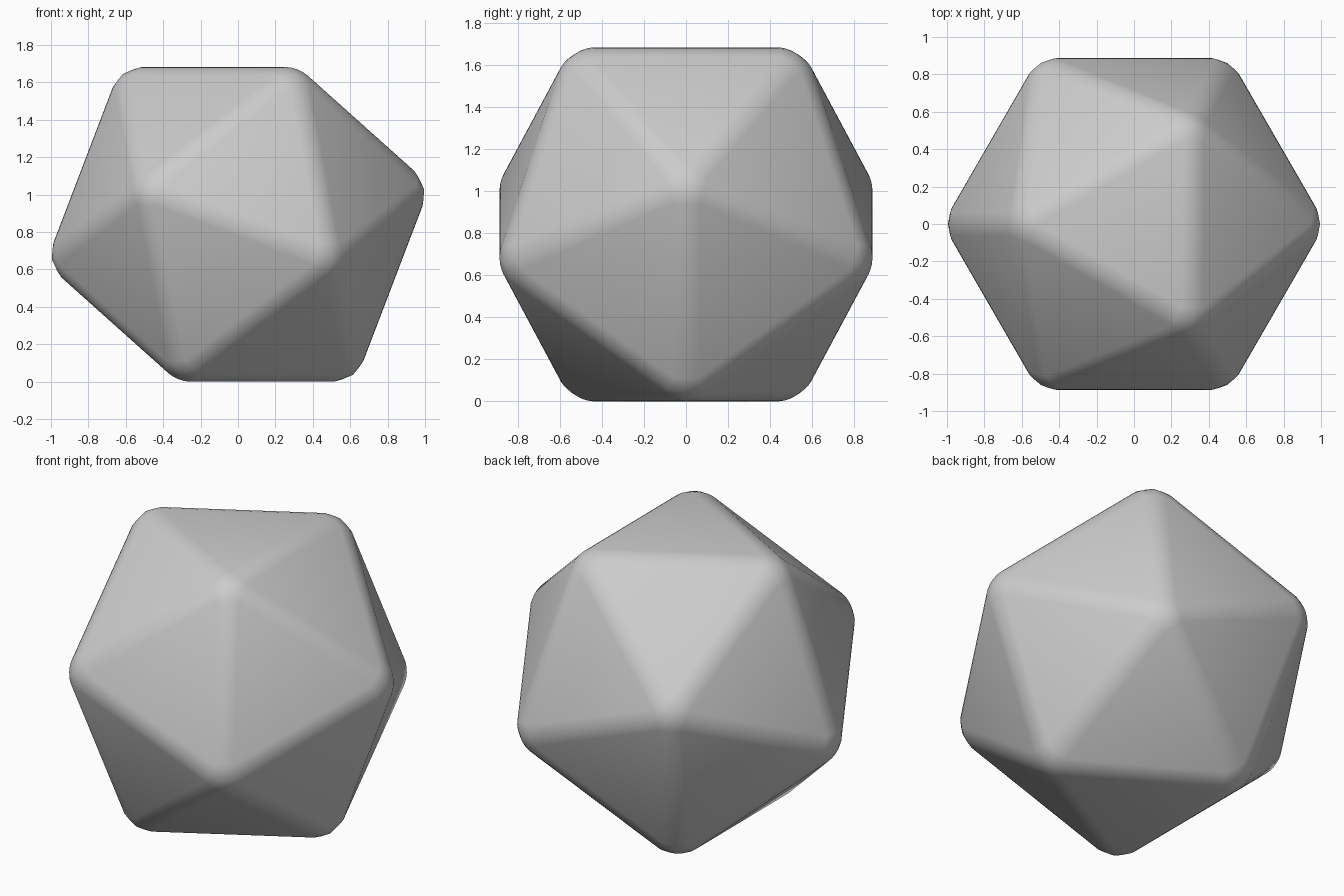
import bpy, bmesh
from math import cos, sin, pi, sqrt

if "Cube" in bpy.data.objects:
    bpy.data.objects.remove(bpy.data.objects["Cube"])

# Icosahedron resting on a face: four rings of three corners
EDGE = 1.113
HALF = 0.7558 * EDGE                 # centre to face
R_FACE = EDGE / sqrt(3)              # corner radius of top and bottom faces
R_MID = R_FACE * (1 + sqrt(5)) / 2   # corner radius of the middle rings
MID = sqrt((0.95106 * EDGE) ** 2 - R_MID ** 2)

bm = bmesh.new()


def ring(radius, z, start):
    for i in range(3):
        a = start + i * 2 * pi / 3
        bm.verts.new((radius * cos(a), radius * sin(a), HALF + z))


ring(R_FACE, HALF, pi)
ring(R_MID, MID, 0)
ring(R_MID, -MID, pi)
ring(R_FACE, -HALF, 0)
bmesh.ops.convex_hull(bm, input=bm.verts[:])

# Rounded edges and corners
bmesh.ops.bevel(bm, geom=bm.edges[:] + bm.verts[:], offset=0.065,
                offset_type='OFFSET', segments=4, profile=0.5,
                affect='EDGES', clamp_overlap=True)
bmesh.ops.recalc_face_normals(bm, faces=bm.faces[:])
for f in bm.faces:
    f.smooth = True

mesh = bpy.data.meshes.new("rounded_icosahedron")
bm.to_mesh(mesh)
bm.free()
obj = bpy.data.objects.new("rounded_icosahedron", mesh)
bpy.context.collection.objects.link(obj)
